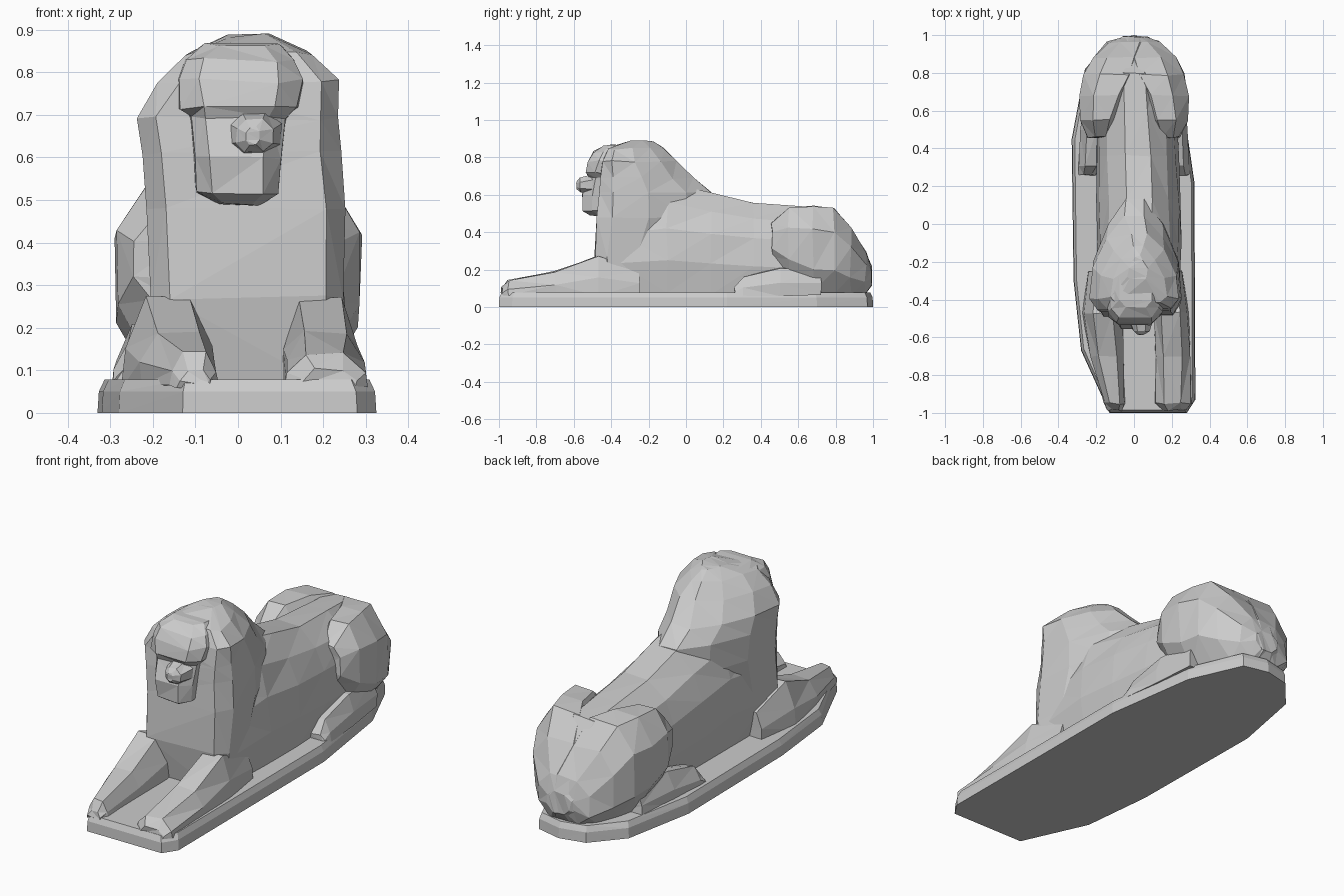
import bpy, bmesh, random

random.seed(4)
cube = bpy.data.objects.get("Cube")
if cube:
    bpy.data.objects.remove(cube, do_unlink=True)

stone = bpy.data.materials.new("grey_stone")
stone.use_nodes = True
GREY = (0.6, 0.6, 0.6, 1)
stone.diffuse_color = GREY
stone.node_tree.nodes["Principled BSDF"].inputs["Base Color"].default_value = GREY


def mirrored(half):
    """Close a right-hand half profile into a full symmetrical one."""
    return half + [(-u, v) for u, v in reversed(half)]


# Unit cross-sections, u across and v along the second direction
OCT = mirrored([(.45, -1), (1, -.45), (1, .45), (.45, 1)])
BUST = mirrored([(.8, -1), (1, -.75), (.95, -.1), (.62, .55), (.2, 1)])
BACK = mirrored([(.85, -1), (1, -.4), (.93, .2), (.72, .65), (.3, 1)])
LEG = mirrored([(1, -1), (.95, -.1), (.5, 1)])
FACE = mirrored([(.6, -1), (.95, -.5), (1, 1)])


def loft(name, axis, profile, rings, jitter=.006, flip=False):
    """Skin rings (position, x0, x1, low, high) stacked along y or z."""
    bm = bmesh.new()
    loops = []
    for pos, x0, x1, lo, hi in rings:
        loop = []
        for u, v in profile:
            x = (x0 + x1) / 2 + u * (x1 - x0) / 2
            w = (lo + hi) / 2 + v * (hi - lo) / 2
            co = [x, pos, w] if axis == "y" else [x, w, pos]
            co = [c + random.uniform(-jitter, jitter) for c in co]
            if flip:
                co[0] = -co[0]
            loop.append(bm.verts.new(co))
        loops.append(loop)
    n = len(profile)
    for a, b in zip(loops, loops[1:]):
        for i in range(n):
            j = (i + 1) % n
            bm.faces.new((a[i], a[j], b[j], b[i]))
    bm.faces.new(loops[0])
    bm.faces.new(loops[-1])
    bmesh.ops.recalc_face_normals(bm, faces=bm.faces)
    bmesh.ops.triangulate(bm, faces=bm.faces)
    mesh = bpy.data.meshes.new(name)
    bm.to_mesh(mesh)
    bm.free()
    mesh.materials.append(stone)
    obj = bpy.data.objects.new(name, mesh)
    bpy.context.collection.objects.link(obj)
    return obj


# Plinth: worn slab with a tapered rim
outline = [(-.13, -1), (.28, -1), (.325, -.93), (.32, .22), (.25, .7), (.13, .97),
           (0, 1), (-.13, .97), (-.26, .82), (-.33, .45), (-.32, -.3), (-.28, -.67)]
loft("plinth", "z", outline, [(0, -1, 1, -1, 1), (.05, -.99, .99, -.998, .998),
                              (.078, -.95, .95, -.985, .985)], 0)

# Torso and back
loft("torso", "y", BACK, [
    (-.35, -.2, .24, .07, .6), (-.1, -.2, .25, .07, .66), (.13, -.2, .25, .07, .61),
    (.36, -.2, .24, .07, .56), (.6, -.2, .22, .07, .54), (.8, -.18, .18, .07, .52),
    (.88, -.12, .12, .07, .41)])

# Chest, shoulders and head covering
loft("mane_and_chest", "z", BUST, [
    (.07, -.21, .24, -.45, -.1), (.27, -.205, .25, -.485, .02),
    (.48, -.22, .25, -.475, .14), (.61, -.23, .245, -.465, .13),
    (.69, -.235, .24, -.455, .04), (.78, -.185, .235, -.45, -.05),
    (.845, -.12, .17, -.42, -.12), (.885, -.03, .07, -.29, -.17)])

# Head with brow, muzzle and chin
loft("face", "z", FACE, [
    (.49, -.05, .05, -.51, -.35), (.515, -.1, .1, -.55, -.35),
    (.6, -.105, .105, -.555, -.35), (.69, -.12, .12, -.525, -.35),
    (.715, -.14, .15, -.54, -.35), (.78, -.15, .16, -.525, -.3),
    (.83, -.13, .14, -.49, -.3), (.865, -.08, .1, -.44, -.28)])
loft("nose", "y", OCT, [
    (-.585, .02, .05, .63, .67), (-.565, -.005, .08, .615, .69),
    (-.5, -.03, .1, .6, .71)], .003)

# Outstretched forelegs
loft("left_foreleg", "y", LEG, [
    (-.985, .14, .28, .06, .1), (-.95, .11, .3, .06, .14), (-.7, .11, .3, .06, .19),
    (-.47, .1, .285, .06, .27), (-.25, .13, .26, .06, .2)])
loft("right_foreleg", "y", LEG, [
    (-.985, -.14, -.06, .06, .1), (-.95, -.16, -.045, .06, .14),
    (-.7, -.23, -.05, .06, .19), (-.47, -.27, -.06, .06, .27),
    (-.25, -.24, -.1, .06, .2)])

# Hindquarters, repeated on each side
for side, flip in (("left", False), ("right", True)):
    loft(side + "_haunch", "y", OCT, [
        (.46, .12, .24, .27, .45), (.55, .07, .28, .15, .53), (.68, .01, .287, .08, .54),
        (.79, -.06, .265, .07, .53), (.88, -.08, .22, .06, .42),
        (.96, -.1, .14, .07, .29), (.99, -.06, .07, .12, .22)], flip=flip)
    loft(side + "_hind_paw", "y", LEG, [
        (.26, .2, .29, .06, .1), (.31, .17, .295, .06, .16),
        (.5, .16, .285, .06, .21), (.72, .14, .26, .06, .2)], flip=flip)
